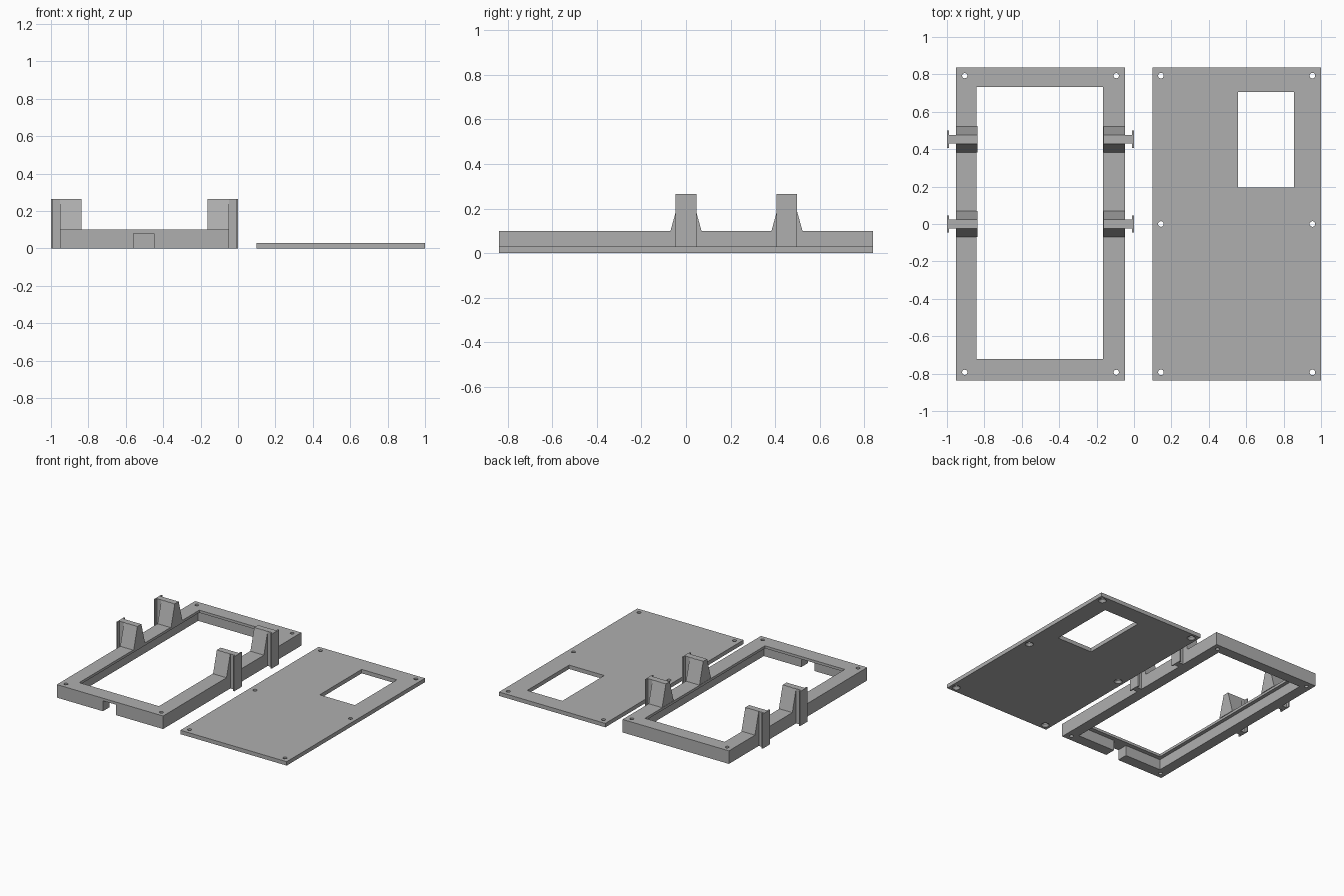
import bpy, bmesh

if "Cube" in bpy.data.objects:
    bpy.data.objects.remove(bpy.data.objects["Cube"], do_unlink=True)

grey = bpy.data.materials.new("matte grey plastic")
grey.use_nodes = True
COLOUR = (0.43, 0.43, 0.43, 1)
grey.diffuse_color = COLOUR
grey.node_tree.nodes["Principled BSDF"].inputs["Base Color"].default_value = COLOUR

FRAME_X, PLATE_X = -0.5, 0.549
HALF_W, HALF_L = 0.451, 0.838
HOLE_X, HOLE_Y = 0.405, 0.793


def finish(name, bm):
    bmesh.ops.recalc_face_normals(bm, faces=bm.faces)
    mesh = bpy.data.meshes.new(name)
    bm.to_mesh(mesh)
    bm.free()
    mesh.materials.append(grey)
    obj = bpy.data.objects.new(name, mesh)
    bpy.context.collection.objects.link(obj)
    return obj


def add_box(bm, x, y, z):
    """Box between the given (low, high) limits."""
    verts = bmesh.ops.create_cube(bm, size=1)["verts"]
    for v in verts:
        v.co = [lim[0] if c < 0 else lim[1] for c, lim in zip(v.co, (x, y, z))]
    return verts


def box(name, x, y, z):
    bm = bmesh.new()
    add_box(bm, x, y, z)
    return finish(name, bm)


def cone(name, x, y, z0, z1, r0, r1):
    bm = bmesh.new()
    bmesh.ops.create_cone(bm, cap_ends=True, segments=24, radius1=r0, radius2=r1, depth=z1 - z0)
    bmesh.ops.translate(bm, verts=bm.verts, vec=(x, y, (z0 + z1) / 2))
    return finish(name, bm)


def cut(target, cutters):
    """Subtract each cutter, then discard it."""
    bpy.context.view_layer.objects.active = target
    for c in cutters:
        c.hide_render = True
        mod = target.modifiers.new("cut", "BOOLEAN")
        mod.operation, mod.solver, mod.object = "DIFFERENCE", "EXACT", c
        bpy.ops.object.modifier_apply(modifier=mod.name)
        bpy.data.objects.remove(c, do_unlink=True)


def prism(bm, profile, y0, y1):
    """Extrude an (x, z) profile along y."""
    face = bm.faces.new([bm.verts.new((x, y0, z)) for x, z in profile])
    new = bmesh.ops.extrude_face_region(bm, geom=[face])["geom"]
    bmesh.ops.translate(bm, verts=[v for v in new if isinstance(v, bmesh.types.BMVert)],
                        vec=(0, y1 - y0, 0))


# Bezel frame: opening with a thin lip above a wider recess, cable notch, screw holes
frame = box("bezel_frame", (FRAME_X - HALF_W, FRAME_X + HALF_W), (-HALF_L, HALF_L), (0, 0.1))
cutters = [
    box("opening_cutter", (-0.842, -0.165), (-0.722, 0.733), (-0.1, 0.2)),
    box("recess_cutter", (-0.87, -0.132), (-0.755, 0.76), (-0.1, 0.08)),
    box("notch_cutter", (-0.56, -0.45), (-0.9, -0.7), (-0.1, 0.08)),
]
for sx in (-1, 1):
    for sy in (-1, 1):
        cutters.append(cone("hole_cutter", FRAME_X + sx * HOLE_X, sy * HOLE_Y,
                            -0.05, 0.15, 0.014, 0.014))
cut(frame, cutters)

# Back plate: window and six countersunk screw holes
plate = box("back_plate", (PLATE_X - HALF_W, PLATE_X + HALF_W), (-HALF_L, HALF_L), (0, 0.03))
cutters = [box("window_cutter", (0.556, 0.855), (0.196, 0.705), (-0.1, 0.1))]
for sx in (-1, 1):
    for row in (-1, 0, 1):
        x, y = PLATE_X + sx * HOLE_X, row * HOLE_Y
        cutters.append(cone("hole_cutter", x, y, -0.05, 0.1, 0.015, 0.015))
        cutters.append(cone("countersink_cutter", x, y, -0.01, 0.018, 0.037, 0.014))
cut(plate, cutters)


# Mounting brackets: web over the frame edge, outer flange, tapered foot
def bracket(name, side, y):
    bm = bmesh.new()
    web = [(0.492, 0), (0.451, 0), (0.451, 0.1), (0.337, 0.1), (0.337, 0.265), (0.492, 0.265)]
    prism(bm, [(FRAME_X + side * x, z) for x, z in web], y - 0.023, y + 0.023)
    xs = sorted((FRAME_X + side * 0.49, FRAME_X + side * 0.5))
    add_box(bm, xs, (y - 0.046, y + 0.046), (0, 0.265))
    xs = sorted((FRAME_X + side * 0.337, FRAME_X + side * 0.451))
    for v in add_box(bm, xs, (y - 0.07, y + 0.07), (0.098, 0.264)):
        if v.co.z > 0.2:
            v.co.y = y + (0.024 if v.co.y > y else -0.024)
    return finish(name, bm)


for label, y in (("front", 0.0), ("rear", 0.453)):
    bracket(label + "_left_bracket", 1, y)
    bracket(label + "_right_bracket", -1, y)
